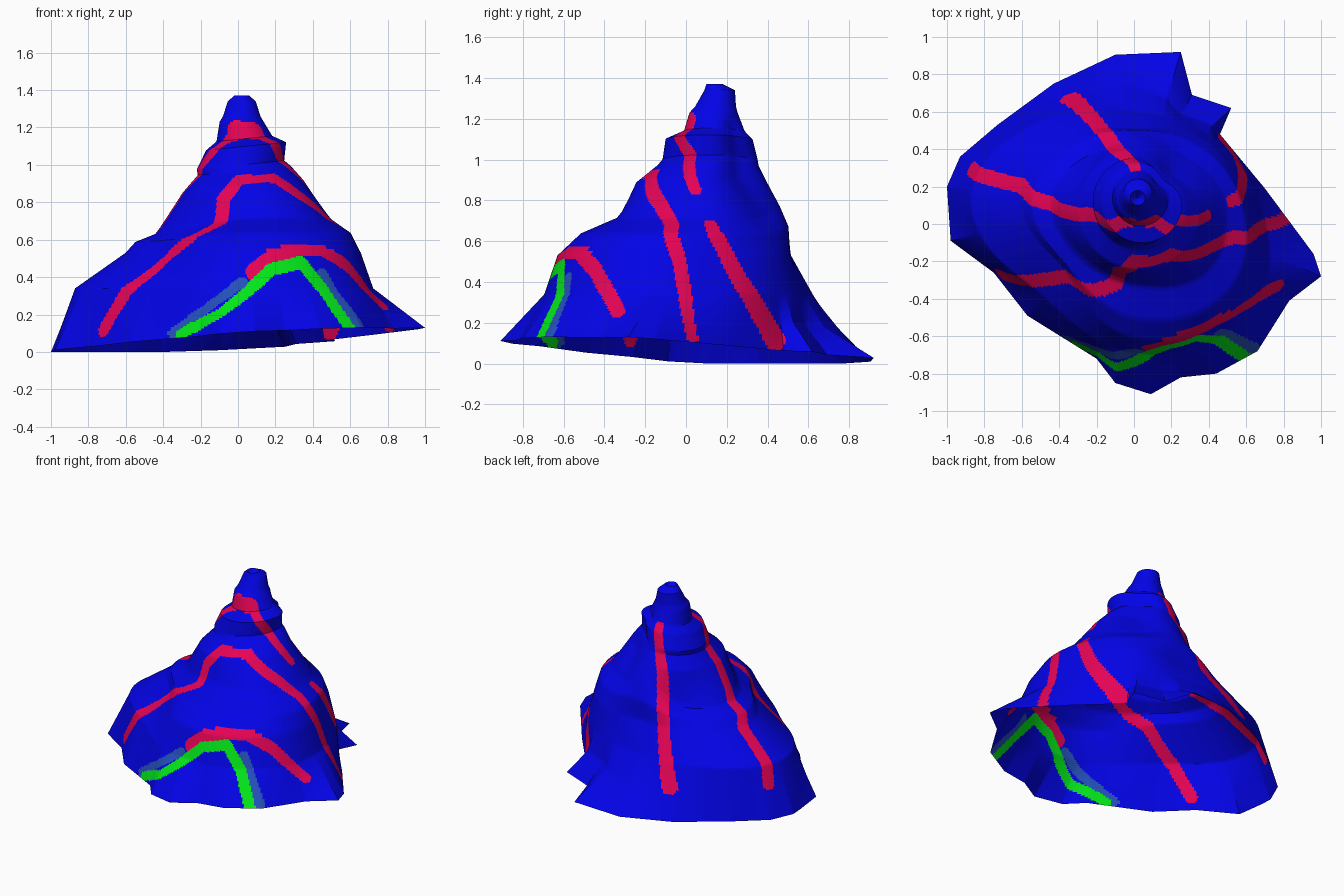
import bpy, math
from mathutils import Vector
from mathutils.bvhtree import BVHTree

if "Cube" in bpy.data.objects:
    bpy.data.objects.remove(bpy.data.objects["Cube"])

AX, AY = 0.02, 0.14   # spire axis
SUB = 22              # columns per rim edge

# Rim outline seen from above (clockwise from the left)
RIM = [(-1, .2), (-.93, .36), (-.73, .53), (-.43, .75), (-.1, .905), (.25, .92), (.31, .69),
       (.52, .62), (.46, .48), (.7, .19), (.96, -.16), (1, -.28), (.83, -.41), (.66, -.68),
       (.44, -.8), (.25, -.82), (.09, -.91), (-.1, -.85), (-.2, -.72), (-.57, -.49),
       (-.75, -.26), (-.98, -.09)]

# Body whorl radii in eight directions, anticlockwise from the right
LOWER = [.64, .50, .46, .62, .89, .73, .83, .86]
UPPER = [.58, .46, .37, .47, .62, .55, .76, .78]
SUTURE = [.46, .33, .32, .34, .46, .45, .47, .54]
SUTURE_Z = [.71, .72, .77, .64, .63, .65, .71, .71]

# Spire rings: radius, height, centre offset in x and y
SPIRE = [(.325, .885, .01, -.06), (.25, .97, .015, -.03), (.235, 1, -.005, -.02),
         (.215, 1.1, .025, -.025), (.15, 1.14, .015, 0), (.118, 1.23, 0, -.005),
         (.10, 1.26, 0, .005), (.075, 1.34, 0, .025), (.04, 1.37, 0, 0), (.003, 1.33, 0, 0)]


def around(vals, ang):
    """Smooth periodic interpolation of values spaced evenly round the axis."""
    n = len(vals)
    t = (ang / math.tau) % 1 * n
    i, f = int(t), t - int(t)
    a, b, c, d = (vals[(i + k) % n] for k in (-1, 0, 1, 2))
    return b + .5 * f * (c - a + f * (2 * a - 5 * b + 4 * c - d + f * (3 * (b - c) + d - a)))


def profile(x, y):
    """Key points of the shell wall from a rim point up to the apex."""
    ang = math.atan2(y - AY, x - AX)
    low, up, sut, sz = (around(v, ang) for v in (LOWER, UPPER, SUTURE, SUTURE_Z))
    base = max(0, .06 + .055 * x - .05 * y)
    back = math.exp(-((ang - 1.05) / .5) ** 2)      # the lip flares out at the back right
    mid = low + (.5 - .28 * back) * (math.hypot(x - AX, y - AY) - low)
    rings = [(mid, (base + .34) / 2, 0, 0), (low, .34, 0, 0), (up, .53, 0, 0),
             ((up + sut) * .525, .21 + .6 * sz, 0, 0), (sut, sz, 0, 0),
             (sut * .95, sz + .03, 0, 0)] + SPIRE
    keys = [Vector((x, y, base))]
    for r, z, dx, dy in rings:
        tilt = 0
        if .85 < z < 1.2:
            tilt = .1 * r * math.cos(ang)
            r *= 1 - .22 * math.exp(-((ang - .8) / .5) ** 2)   # hollow at the back right
        keys.append(Vector((AX + dx + r * math.cos(ang), AY + dy + r * math.sin(ang), z + tilt)))
    return keys


# Columns of points from rim to apex
ref = profile(*RIM[0])
steps = [max(3, int((b - a).length / .014)) for a, b in zip(ref, ref[1:])]
columns = []
for k, p in enumerate(RIM):
    q = RIM[(k + 1) % len(RIM)]
    for s in range(SUB):
        keys = profile(p[0] + (q[0] - p[0]) * s / SUB, p[1] + (q[1] - p[1]) * s / SUB)
        col = []
        for a, b, n in zip(keys, keys[1:], steps):
            col += [a.lerp(b, j / n) for j in range(n)]
        columns.append(col + [keys[-1]])

rows, count = len(columns[0]), len(columns)
verts = [v for col in columns for v in col]
faces = []
for i in range(count):
    m = (i + 1) % count
    for j in range(rows - 1):
        faces.append((i * rows + j, i * rows + j + 1, m * rows + j + 1, m * rows + j))
faces.append([i * rows + rows - 1 for i in reversed(range(count))])

# Open shell surface
mesh = bpy.data.meshes.new("spiral_shell")
mesh.from_pydata(verts, [], faces)
mesh.update()
shell = bpy.data.objects.new("spiral_shell", mesh)
bpy.context.collection.objects.link(shell)

for name, rgb in [("deep_blue", (.001, .001, .83)), ("crimson", (.78, .001, .09)),
                  ("bright_green", (.001, .8, .01)), ("slate_blue", (.018, .08, .5))]:
    mat = bpy.data.materials.new(name)
    mat.diffuse_color = (*rgb, 1)
    mat.use_nodes = True
    mat.node_tree.nodes["Principled BSDF"].inputs["Base Color"].default_value = mat.diffuse_color
    mesh.materials.append(mat)

tree = BVHTree.FromPolygons(verts, faces)
centers = [f.center.copy() for f in mesh.polygons]


def stripe(index, w0, w1, path):
    """Paint faces near a path of (degrees round the axis, height) points."""
    hits = []
    for (a0, z0), (a1, z1) in zip(path, path[1:]):
        for s in range(31):
            a, z = math.radians(a0 + (a1 - a0) * s / 30), z0 + (z1 - z0) * s / 30
            hit = tree.ray_cast(Vector((AX, AY, z)), Vector((math.cos(a), math.sin(a), 0)))[0]
            if hit:
                hits.append(hit)
    for n, p in enumerate(hits):
        w = w0 + (w1 - w0) * n / len(hits)
        for _, _, f, _ in tree.find_nearest_range(p, w + .01):
            if (centers[f] - p).length < w:
                mesh.polygons[f].material_index = index


# Band over the middle whorl
stripe(1, .042, .035, [(209, .12), (216, .33), (228, .52), (243, .62), (256, .69), (256, .82),
                       (267, .92), (300, .93), (326, .78), (338, .68), (345, .5), (352, .13)])
# Band over the upper whorl
stripe(1, .042, .03, [(170, .22), (174, .52), (188, .68), (198, .9), (207, 1), (235, 1.12),
                      (270, 1.19), (302, 1.19), (331, 1.02), (346, .85)])
stripe(1, .05, .05, [(255, 1.19), (300, 1.18)])
stripe(1, .035, .065, [(358, .68), (373, .4), (392, .12)])
# Back band
stripe(1, .055, .03, [(124, .2), (120, .42), (113, .85), (95, 1.13)])
# Front arch
stripe(1, .05, .037, [(275, .43), (283, .52), (292, .55), (303, .55), (314, .46), (328, .25)])
# Slate edging and green arch
stripe(3, .03, .033, [(244, .1), (256, .22), (270, .37)])
stripe(3, .033, .038, [(301, .42), (308, .13)])
stripe(2, .033, .037, [(247, .09), (262, .2), (272, .32), (281, .44), (293, .48), (300, .33),
                       (304, .13)])

mesh.polygons.foreach_set("use_smooth", [True] * len(mesh.polygons))
mesh.set_sharp_from_angle(angle=math.radians(35))
mesh.update()
